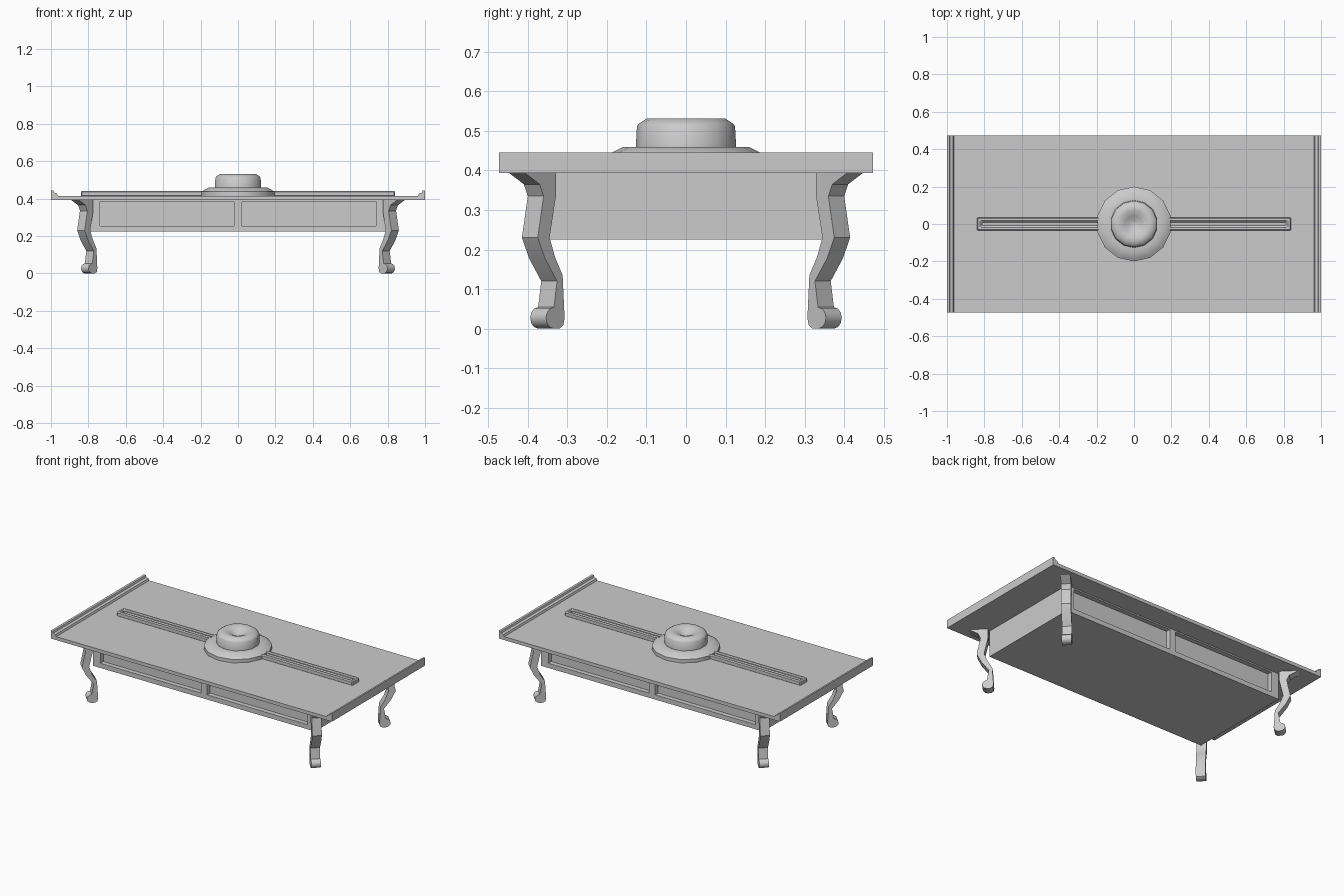
import bpy, bmesh, math
from mathutils import Vector

if "Cube" in bpy.data.objects:
    bpy.data.objects.remove(bpy.data.objects["Cube"])


def make_object(name, bm):
    bmesh.ops.recalc_face_normals(bm, faces=bm.faces[:])
    mesh = bpy.data.meshes.new(name)
    bm.to_mesh(mesh)
    bm.free()
    ob = bpy.data.objects.new(name, mesh)
    bpy.context.collection.objects.link(ob)
    return ob


def smooth(ob, degrees):
    bpy.ops.object.select_all(action='DESELECT')
    bpy.context.view_layer.objects.active = ob
    ob.select_set(True)
    bpy.ops.object.shade_smooth_by_angle(angle=math.radians(degrees))


def extrude(name, points, vec):
    """Closed 3D outline extruded along vec."""
    bm = bmesh.new()
    face = bm.faces.new([bm.verts.new(p) for p in points])
    new = bmesh.ops.extrude_face_region(bm, geom=[face], use_keep_orig=True)['geom']
    verts = [g for g in new if isinstance(g, bmesh.types.BMVert)]
    bmesh.ops.translate(bm, verts=verts, vec=vec)
    return make_object(name, bm)


def box(name, x0, x1, y0, y1, z0, z1):
    return extrude(name, [(x0, y0, z0), (x1, y0, z0), (x1, y1, z0), (x0, y1, z0)],
                   Vector((0, 0, z1 - z0)))


def cut(ob, cutter):
    mod = ob.modifiers.new("cut", 'BOOLEAN')
    mod.object = cutter
    mod.operation = 'DIFFERENCE'
    mod.solver = 'EXACT'
    bpy.context.view_layer.objects.active = ob
    bpy.ops.object.modifier_apply(modifier=mod.name)
    bpy.data.objects.remove(cutter)


# Table top with moulded, upturned ends
lip = [(1, 0.393), (1, 0.445), (0.987, 0.443), (0.983, 0.432),
       (0.968, 0.427), (0.963, 0.415)]
outline = lip + [(-x, z) for x, z in reversed(lip)]
extrude("table_top", [(x, -0.473, z) for x, z in outline], Vector((0, 0.946, 0)))

# Cabinet body with two recessed panels on each long side
body = box("cabinet_body", -0.79, 0.79, -0.345, 0.345, 0.225, 0.395)
for sx in (-1, 1):
    for sy in (-1, 1):
        xs = sorted((sx * 0.022, sx * 0.738))
        ys = sorted((sy * 0.315, sy * 0.40))
        cut(body, box("panel_cutter", *xs, *ys, 0.255, 0.385))

# Curved legs set diagonally at the corners (offset from corner, height)
foot = [(0.009 + 0.020 * math.cos(a), 0.027 + 0.027 * math.sin(a))
        for a in [math.radians(d) for d in range(90, -91, -30)]]
leg = [(0.083, 0.394), (0.045, 0.365), (0.035, 0.335), (0.050, 0.23),
       (0.032, 0.178), (0.001, 0.12)] + foot + \
      [(-0.005, 0.0), (-0.015, 0.009), (-0.018, 0.027), (-0.013, 0.135),
       (0.006, 0.18), (0.020, 0.23), (0.004, 0.335), (0.004, 0.394)]
for sx, side in ((-1, "left"), (1, "right")):
    for sy, end in ((-1, "front"), (1, "back")):
        w = 0.02
        pts = [(sx * (0.79 + a + w), sy * (0.345 + a - w), z) for a, z in leg]
        ob = extrude(f"{end}_{side}_leg", pts, Vector((-2 * w * sx, 2 * w * sy, 0)))
        smooth(ob, 35)

# Long centre rail with a groove along its top
rail = box("centre_rail", -0.84, 0.84, -0.035, 0.035, 0.41, 0.442)
cut(rail, box("groove_cutter", -0.818, 0.818, -0.014, 0.014, 0.424, 0.5))
bev = rail.modifiers.new("bevel", 'BEVEL')
bev.width = 0.006
bev.segments = 1

# Turned centre piece, 14 sided
SIDES = 14
profile = [(0.2, 0.41), (0.2, 0.437), (0.186, 0.446), (0.16, 0.459), (0.127, 0.459),
           (0.124, 0.512), (0.118, 0.519), (0.1, 0.531), (0.075, 0.530),
           (0.045, 0.518), (0.02, 0.500)]
bm = bmesh.new()
rings = []
for r, z in profile:
    rings.append([bm.verts.new((r * math.sin(2 * math.pi * i / SIDES),
                                r * math.cos(2 * math.pi * i / SIDES), z))
                  for i in range(SIDES)])
for low, high in zip(rings, rings[1:]):
    for i in range(SIDES):
        j = (i + 1) % SIDES
        bm.faces.new((low[i], low[j], high[j], high[i]))
bm.faces.new(rings[0])
bm.faces.new(rings[-1])
smooth(make_object("turned_centrepiece", bm), 40)
